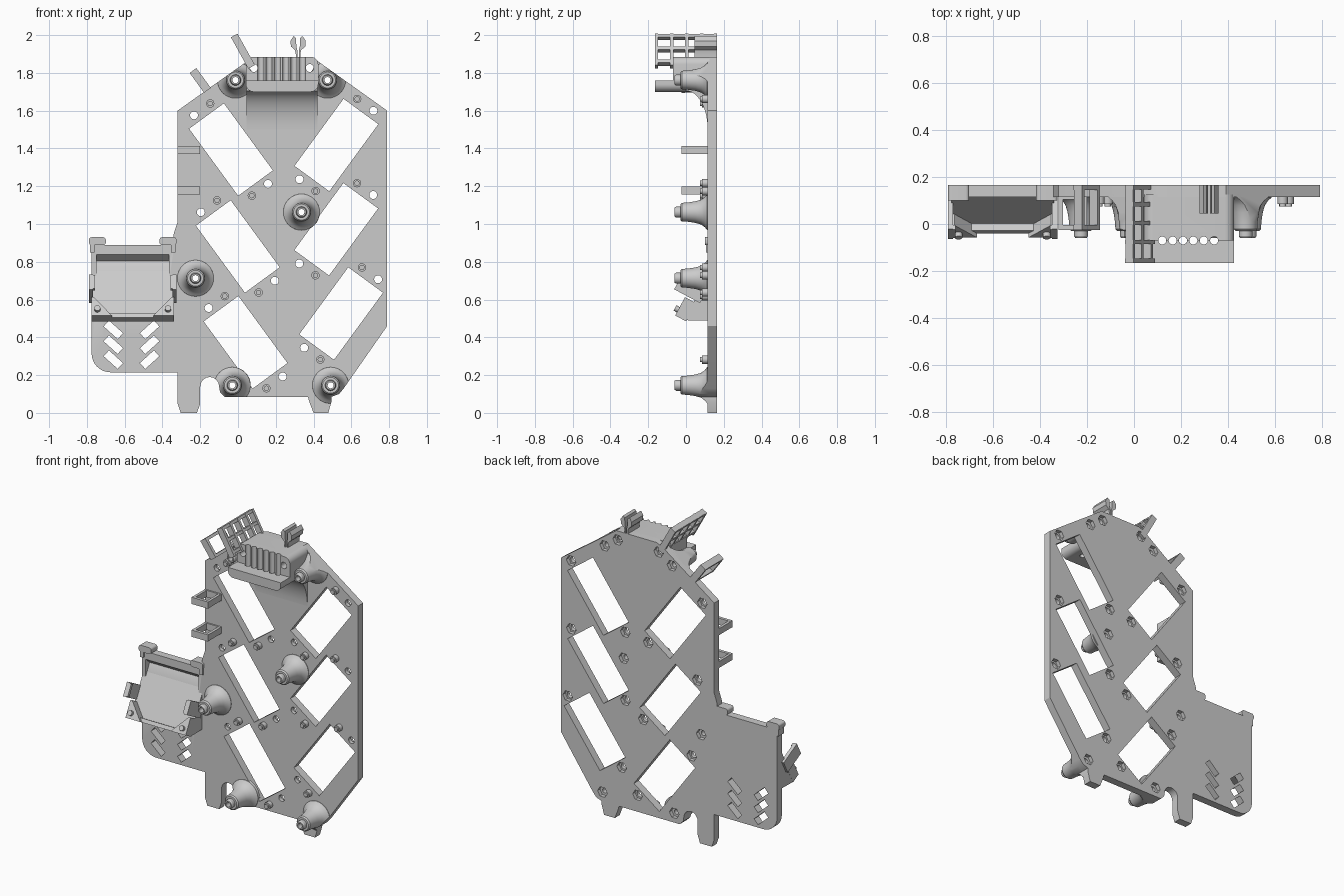
import bpy, bmesh, math
from mathutils import Matrix, Vector

if "Cube" in bpy.data.objects:
    bpy.data.objects.remove(bpy.data.objects["Cube"])

FRONT = Matrix(((1, 0, 0, 0), (0, 0, 1, 0), (0, 1, 0, 0), (0, 0, 0, 1)))   # (x, z) profile, depth along y
SIDE = Matrix(((0, 0, 1, 0), (1, 0, 0, 0), (0, 1, 0, 0), (0, 0, 0, 1)))    # (y, z) profile, depth along x
TOP = Matrix.Identity(4)                                                   # (x, y) profile, depth along z
PF, PB = 0.115, 0.165                                                      # plate front and back


def arc(cx, cy, r, a0, a1, n=8, ry=None):
    angs = [math.radians(a0 + (a1 - a0) * i / n) for i in range(n + 1)]
    return [(cx + r * math.cos(a), cy + (ry or r) * math.sin(a)) for a in angs]


def circle(cx, cy, r, n=24):
    return arc(cx, cy, r, 0, 360 - 360 / n, n - 1)


def rect(u0, u1, v0, v1):
    return [(u0, v0), (u1, v0), (u1, v1), (u0, v1)]


def round_rect(u0, u1, v0, v1, r):
    return (arc(u1 - r, v1 - r, r, 0, 90) + arc(u0 + r, v1 - r, r, 90, 180)
            + arc(u0 + r, v0 + r, r, 180, 270) + arc(u1 - r, v0 + r, r, 270, 360))


def make(name, shapes):
    """Each shape is (points, start, end, frame matrix): an extruded profile."""
    bm = bmesh.new()
    for pts, w0, w1, M in shapes:
        f = bm.faces.new([bm.verts.new(M @ Vector((u, v, w0))) for u, v in pts])
        ext = bmesh.ops.extrude_face_region(bm, geom=[f])['geom']
        bmesh.ops.translate(bm, vec=M.to_3x3() @ Vector((0, 0, w1 - w0)),
                            verts=[g for g in ext if isinstance(g, bmesh.types.BMVert)])
    return finish(name, bm)


def finish(name, bm):
    bmesh.ops.recalc_face_normals(bm, faces=bm.faces)
    me = bpy.data.meshes.new(name)
    bm.to_mesh(me)
    bm.free()
    ob = bpy.data.objects.new(name, me)
    bpy.context.collection.objects.link(ob)
    return ob


def boolean(ob, cutter, op='DIFFERENCE', keep=False):
    m = ob.modifiers.new('cut', 'BOOLEAN')
    m.object, m.operation, m.solver = cutter, op, 'EXACT'
    bpy.context.view_layer.objects.active = ob
    bpy.ops.object.modifier_apply(modifier=m.name)
    if not keep:
        bpy.data.objects.remove(cutter)


def lathe(name, profile, x, z, n=32):
    """Closed (radius, y) loop turned about a y-parallel axis."""
    bm = bmesh.new()
    rings = [[bm.verts.new((x + r * math.cos(2 * math.pi * i / n), y, z + r * math.sin(2 * math.pi * i / n)))
              for i in range(n)] for r, y in profile]
    for a, b in zip(rings, rings[1:] + rings[:1]):
        for i in range(n):
            j = (i + 1) % n
            bm.faces.new((a[i], a[j], b[j], b[i]))
    return finish(name, bm)


# Window, screw and peg layout (side +1 leans left, -1 leans right)
windows = [(-.037, 1.394, 1), (-.001, .881, 1), (.04, .374, 1),
           (.521, 1.418, -1), (.52, .972, -1), (.546, .526, -1)]
posts = [(-.013, 1.762), (.474, 1.762), (.336, 1.063), (-.225, .713), (-.03, .146), (.49, .146)]
block_screws = [(.083, 1.826), (.38, 1.826)]


def tilt(c, u, v):
    return (c[0] + c[2] * (.807 * u - .59 * v), c[1] + .59 * u + .807 * v)


screws = [tilt(c, s * -.051, s * .262) for c in windows for s in (1, -1)]
pegs = [tilt(c, s * .055, s * .262) for c in windows for s in (1, -1)]

# Main plate
outline = [(-.32, 1.6), (.06, 1.87), (.1, 1.885), (.39, 1.885), (.79, 1.6), (.79, .46), (.56, .13),
           (.535, .1), (.495, .085), (.495, .06), (.478, 0), (.4, 0), (.377, .06), (.37, .085), (-.07, .085),
           (-.095, .11)] + arc(-.15, .14, .05, 0, 180) + [
           (-.2, .05), (-.217, 0), (-.303, 0), (-.32, .05), (-.32, .215)] + \
    arc(-.675, .315, .1, 270, 180) + [(-.775, .89), (-.345, .89), (-.34, .95), (-.32, 1.01)]
plate = make('main_plate', [(outline, PF, PB, FRONT)])
cuts = [([tilt(c, u, v) for u, v in rect(-.114, .114, -.22, .22)], 0, .3, FRONT) for c in windows]
cuts += [(circle(x, z, .021), 0, .3, FRONT) for x, z in screws + block_screws]
cuts += [(circle(x, z, .016), 0, .3, FRONT) for x, z in posts]
for cx, a in ((-.66, -42), (-.468, 42)):                       # slanted vent slots
    ca, sa = math.cos(math.radians(a)), math.sin(math.radians(a))
    for cz in (.44, .361, .282):
        cuts.append(([(cx + ca * u - sa * v, cz + sa * u + ca * v)
                      for u, v in rect(-.05, .05, -.021, .021)], 0, .3, FRONT))
boolean(plate, make('holes', cuts))
boolean(plate, make('nut_pockets', [(circle(x, z, .035, 6), PB - .025, .3, FRONT)
                                    for x, z in screws + block_screws + posts]))

# Pegs beside the windows
make('window_pegs', [(circle(x, z, r, 16), y, PF + .01, FRONT)
                     for x, z in pegs for r, y in ((.022, .085), (.014, .075))])

# Flared mounting posts, trimmed to the plate outline
trim = make('trim', [(outline, -.3, PF + .015, FRONT)])
flare = [(.016, .14), (.098, .14), (.096, .112), (.08, .1), (.066, .08), (.057, .05), (.051, .01), (.049, -.022),
         (.042, -.03), (.029, -.03), (.029, -.052), (.024, -.06), (.016, -.06)]
for i, (x, z) in enumerate(posts):
    boolean(lathe(f'mounting_post_{i + 1}', flare, x, z), trim, 'INTERSECT', keep=True)
bpy.data.objects.remove(trim)

# Connector block with ledge, wire grooves and support fillet
block = make('connector_block', [(round_rect(.042, .425, 1.71, 1.885, .04), -.07, PF + .01, FRONT)])
ledge = make('connector_ledge', [([(.042, 1.76), (.042, 1.74)] + arc(.082, 1.74, .04, 180, 270)
                                  + arc(.385, 1.74, .04, 270, 360) + [(.425, 1.76)], -.165, PF + .01, FRONT)])
grooves = [(circle(.12 + .044 * i, -.07, .017, 16), 1.6, 2, TOP) for i in range(6)]
for ob in (block, ledge):
    boolean(ob, make('grooves', grooves))
boolean(block, make('screw_bores', [(circle(x, z, .021), -.2, .3, FRONT) for x, z in block_screws]))
make('ledge_fillet', [([(PF + .01, 1.5), (PF + .01, 1.72), (0, 1.72)]
                       + arc(0, 1.5, PF, 90, 0, 12, ry=.205), .045, .422, SIDE)])

# Spring clip on top
prong = [(-.012, 1.87), (-.012, 1.9), (-.016, 1.92), (-.038, 1.94), (-.04, 1.97), (-.024, 1.995),
         (-.011, 1.985), (-.009, 1.94), (-.004, 1.92), (-.004, 1.87)]
make('top_clip', [([(.318 + s * x, z) for x, z in prong], .045, PB, FRONT) for s in (1, -1)])


def frame_at(x, z, deg):
    """Local u runs along the bracket, v along y, depth through the bracket."""
    return Matrix.Translation((x, 0, z)) @ Matrix.Rotation(math.radians(deg), 4, 'Y')


# Slanted ladder bracket
M = frame_at(.026, 1.915, 61)
bars = [(rect(-.095, .095, y - .009, y + .009), -.02, .02, M) for y in (-.156, -.076, .004, .084, .156)]
bars += [(rect(u - .009, u + .009, -.165, .165), -.018, .018, M) for u in (-.086, -.01, .07)]
make('ladder_bracket', bars)


# Cable loops on the left edge
def loop(name, M, u, y1):
    make(name, [(rect(-u, u, -.025, -.005), -.022, .022, M), (rect(-u, u, y1 - .02, y1), -.022, .022, M)]
         + [(rect(a, a + .018, -.025, y1), -.021, .021, M) for a in (-u, u - .018)])


loop('upper_cable_loop', frame_at(-.2, 1.76, 54), .065, PB)
loop('middle_cable_loop', frame_at(-.26, 1.392, 0), .06, PF + .01)
loop('lower_cable_loop', frame_at(-.26, 1.177, 0), .06, PF + .01)

# Tilted side tray: recess in the plate, wedge floor, lip, corners and clips
recess = [(.05, .6), (.157, .803), (.1, .852), (0, .852), (0, .6)]
boolean(plate, make('recess', [(recess, -.75, -.365, SIDE)]))
floor = [(.13, .752), (.13, .49), (.02, .488), (-.008, .495)]
make('tray_floor', [(floor, -.775, -.34, SIDE)])
s, c = math.sin(math.radians(28)), math.cos(math.radians(28))
T = Matrix(((1, 0, 0, -.5575), (0, s, -c, .09), (0, c, s, .675), (0, 0, 0, 1)))
make('tray_lip', [(rect(-.218, .218, -.21, -.185), -.01, .035, T)])
for side, label in ((-1, 'left'), (1, 'right')):
    make(f'tray_corner_{label}', [([(side * .218, -.21), (side * .218, -.1), (side * .205, -.1),
                                    (side * .11, -.21)], -.01, .055, T)])
    make(f'tray_screw_{label}', [(circle(side * .187, -.175, .016, 16), .04, .075, T)])
    make(f'tray_clip_{label}', [(rect(min(side * .21, side * .232), max(side * .21, side * .232), -.09, .0),
                                 -.03, .125, T),
                                (rect(min(side * .2, side * .225), max(side * .2, side * .225), -.085, -.005),
                                 .105, .125, T)])
    cx = -.5575 + side * .187
    make(f'tray_hook_{label}', [(round_rect(cx - .045, cx + .045, .888, .93, .015), .1, PB, FRONT),
                                (rect(cx + side * .015, cx + side * .04, .85, .9), .105, PB - .002, FRONT)])

# Smooth curved walls, keep edges crisp
bpy.ops.object.select_all(action='SELECT')
bpy.context.view_layer.objects.active = plate
bpy.ops.object.shade_smooth_by_angle(angle=math.radians(30))
